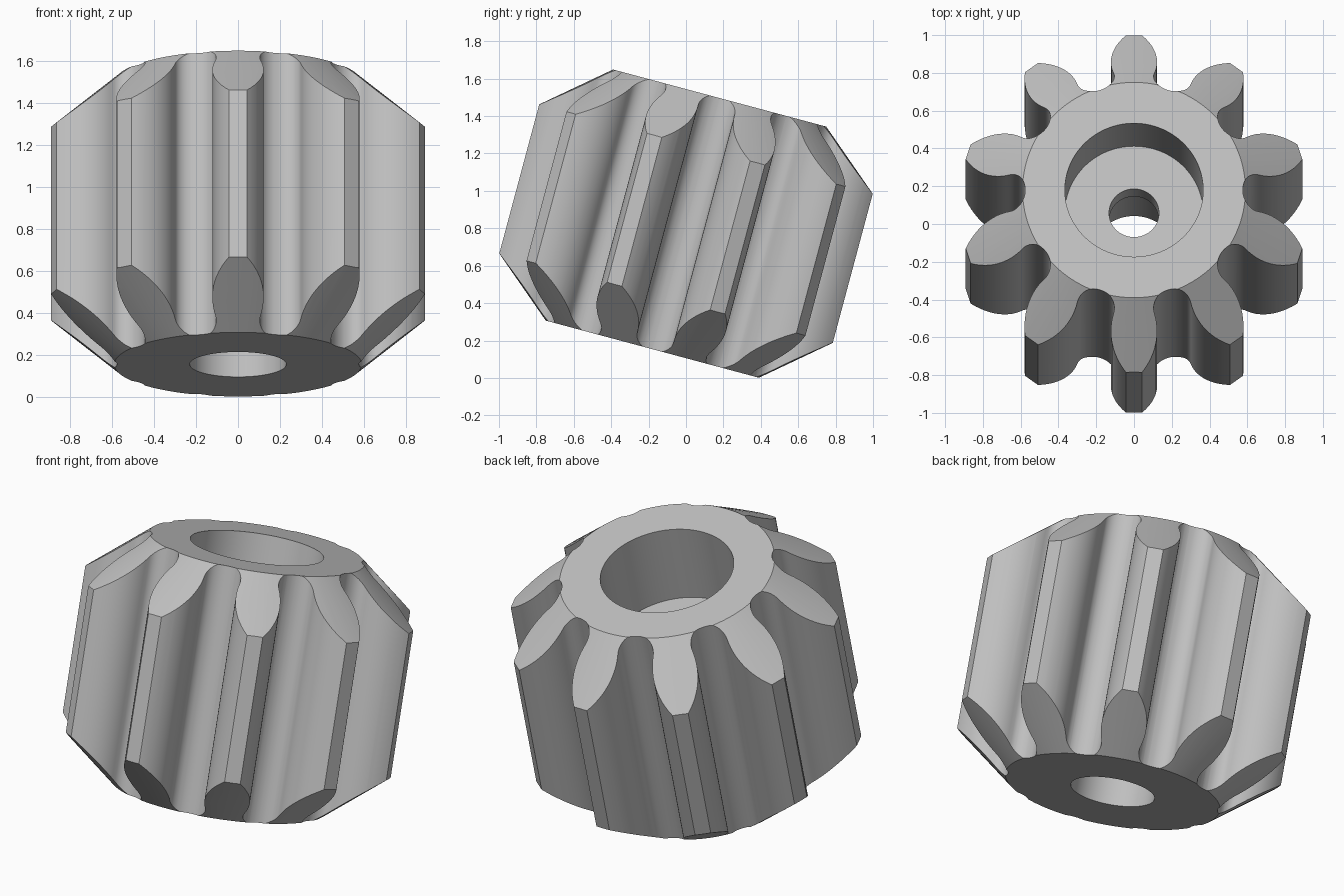
import bpy
import bmesh
from math import radians, pi
from mathutils import Matrix, Vector
from mathutils.geometry import interpolate_bezier

TEETH = 10
TILT = Matrix.Translation((0, 0, 0.825)) @ Matrix.Rotation(radians(-15), 4, 'X')

cube = bpy.data.objects.get("Cube")
if cube:
    bpy.data.objects.remove(cube, do_unlink=True)

steel = bpy.data.materials.new("light_grey_steel")
steel.use_nodes = True
grey = (0.53, 0.53, 0.53, 1)
steel.diffuse_color = grey
steel.node_tree.nodes["Principled BSDF"].inputs["Base Color"].default_value = grey


def make_object(name, bm):
    bmesh.ops.recalc_face_normals(bm, faces=bm.faces[:])
    mesh = bpy.data.meshes.new(name)
    bm.to_mesh(mesh)
    bm.free()
    mesh.materials.append(steel)
    obj = bpy.data.objects.new(name, mesh)
    bpy.context.collection.objects.link(obj)
    obj.matrix_world = TILT
    return obj


def curve(a, b, c, d, count):
    return interpolate_bezier(*[Vector((*p, 0)) for p in (a, b, c, d)], count)


# Half a tooth pointing along +x: bulging flank, then root fillet
root = Matrix.Rotation(pi / TEETH, 3, 'Z') @ Vector((0.576, 0, 0))
flank = curve((0.923, 0.043), (0.84, 0.12), (0.74, 0.14), (0.655, 0.107), 13)
fillet = curve((0.655, 0.107), (0.615, 0.094), (0.566, 0.121), root.xy, 11)
half = flank + fillet[1:]
tooth = [Vector((p.x, -p.y, 0)) for p in reversed(half)] + half[:-1]

# Toothed prism, with one tooth facing straight forward
bm = bmesh.new()
outline = []
for i in range(TEETH):
    turn = Matrix.Rotation(2 * pi * i / TEETH - pi / 2, 3, 'Z')
    outline += [bm.verts.new(turn @ p - Vector((0, 0, 0.9))) for p in tooth]
base = bm.faces.new(outline)
top = bmesh.ops.extrude_face_region(bm, geom=[base])["geom"]
bmesh.ops.translate(bm, vec=(0, 0, 1.8),
                    verts=[v for v in top if isinstance(v, bmesh.types.BMVert)])
gear = make_object("pinion_gear", bm)

# Turned blank: coned ends, wide upper bore, narrow web hole, lower bore
section = [(0.59, 0.695), (0.99, 0.356), (0.99, -0.356), (0.59, -0.695),
           (0.23, -0.695), (0.23, 0.07), (0.132, 0.07), (0.132, 0.225),
           (0.366, 0.225), (0.366, 0.695)]
bm = bmesh.new()
ring = [bm.verts.new((r, 0, z)) for r, z in section]
edges = [bm.edges.new((ring[i - 1], ring[i])) for i in range(len(ring))]
bmesh.ops.spin(bm, geom=ring + edges, cent=(0, 0, 0), axis=(0, 0, 1),
               angle=2 * pi, steps=128, use_merge=True)
bmesh.ops.remove_doubles(bm, verts=bm.verts[:], dist=1e-5)
blank = make_object("turned_blank_cutter", bm)

# Keep the part of the toothed prism inside the blank
cut = gear.modifiers.new("turned_shape", 'BOOLEAN')
cut.operation = 'INTERSECT'
cut.solver = 'EXACT'
cut.object = blank
bpy.ops.object.select_all(action='DESELECT')
gear.select_set(True)
bpy.context.view_layer.objects.active = gear
bpy.ops.object.modifier_apply(modifier=cut.name)
bpy.data.objects.remove(blank, do_unlink=True)
bpy.ops.object.shade_smooth_by_angle(angle=radians(25))
